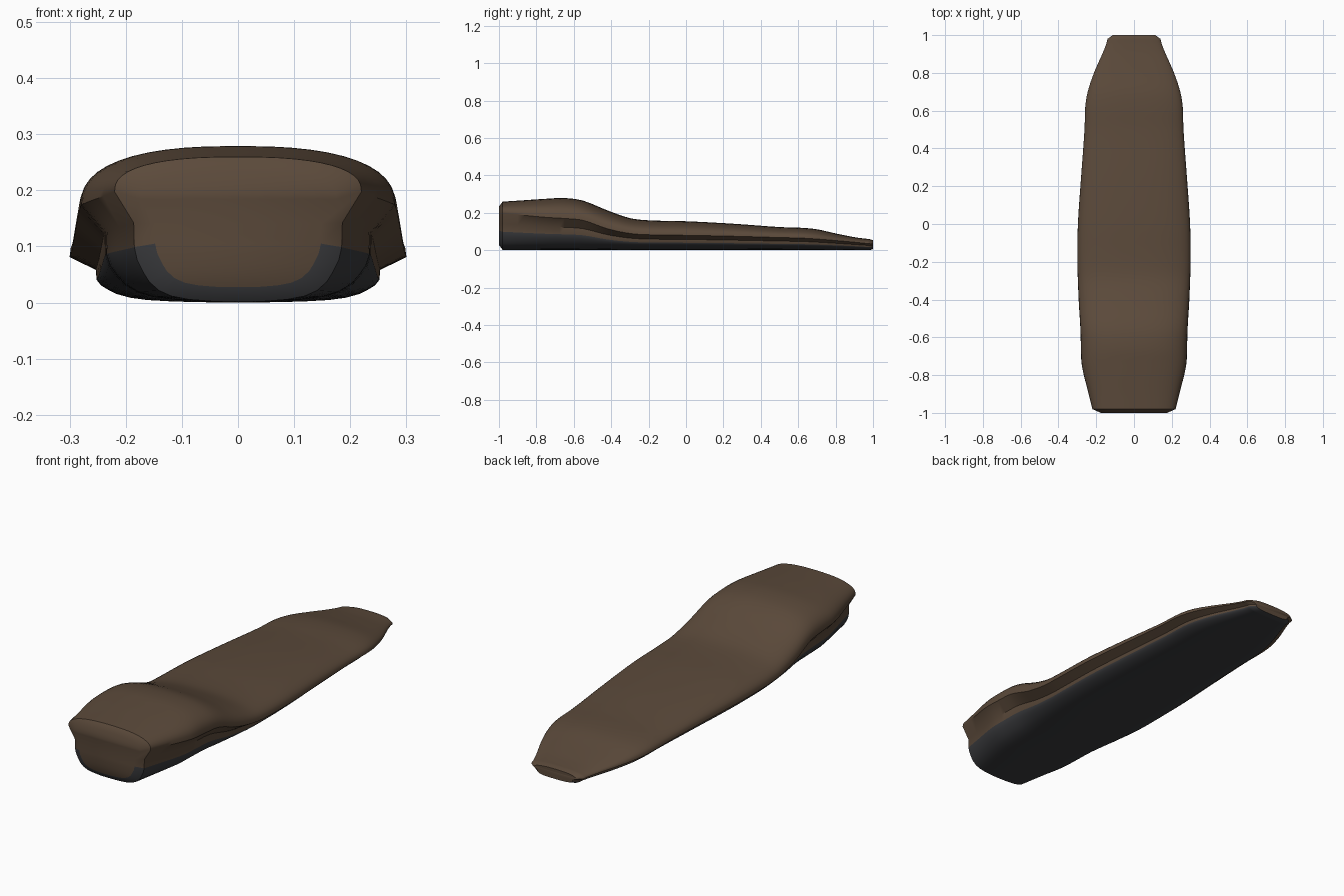
import bpy, bmesh, math

if "Cube" in bpy.data.objects:
    bpy.data.objects.remove(bpy.data.objects["Cube"])

# Stations along the body: y, half width, ridge height, top height
KEYS = [(-0.98, .22, .198, .26), (-0.9, .24, .19, .265), (-0.75, .276, .176, .275),
        (-0.65, .281, .17, .279), (-0.55, .284, .16, .265), (-0.42, .292, .115, .213),
        (-0.3, .297, .09, .172), (-0.2, .30, .083, .16), (0, .297, .08, .155),
        (0.25, .28, .075, .142), (0.5, .262, .068, .124), (0.62, .258, .065, .12),
        (0.7, .245, .06, .112), (0.8, .212, .052, .09), (0.9, .168, .043, .07),
        (0.95, .148, .038, .063), (0.98, .14, .035, .06)]
# Lower hull half section, as fractions of half width and ridge height
HULL = [(0, .01), (.2, .012), (.4, .03), (.54, .06), (.64, .11), (.72, .19), (.77, .28),
        (.815, .38), (.84, .5), (.845, .72), (1, 1)]
DARK = 8
DOME = 12


def slope(i, c):
    a, b = KEYS[max(i - 1, 0)], KEYS[min(i + 1, len(KEYS) - 1)]
    return (b[c] - a[c]) / (b[0] - a[0])


def sample(i, t):
    a, b = KEYS[i], KEYS[i + 1]
    h = b[0] - a[0]
    out = [a[0] + h * t]
    for c in (1, 2, 3):
        out.append((2*t**3 - 3*t*t + 1) * a[c] + (3*t*t - 2*t**3) * b[c]
                   + h * ((t**3 - 2*t*t + t) * slope(i, c) + (t**3 - t*t) * slope(i + 1, c)))
    return out


def section(y, w, zr, zt):
    half = [(fx * w, fz * zr) for fx, fz in HULL]
    for k in range(1, DOME + 1):
        a = math.pi / 2 * k / DOME
        half.append((w * max(math.cos(a), 0) ** .8, zr + (zt - zr) * math.sin(a) ** .8))
    half[-1] = (0, zt)
    full = half + [(-x, z) for x, z in half[-2:0:-1]]
    return [(x, y, z) for x, z in full]


def shrink(ring, y, s):
    zs = [p[2] for p in ring]
    mid = (min(zs) + max(zs)) / 2
    return [(x * s, y, mid + (z - mid) * s) for x, _, z in ring]


def material(name, col):
    m = bpy.data.materials.new(name)
    m.diffuse_color = (*col, 1)
    m.use_nodes = True
    m.node_tree.nodes["Principled BSDF"].inputs["Base Color"].default_value = m.diffuse_color
    return m


# Body rings, with a chamfer ring at each end
rings = [section(*sample(i, t / 4)) for i in range(len(KEYS) - 1) for t in range(4)]
rings.append(section(*KEYS[-1]))
rings.insert(0, shrink(rings[0], -1, .8))
rings.append(shrink(rings[-1], 1, .8))

bm = bmesh.new()
vr = [[bm.verts.new(p) for p in r] for r in rings]
n = len(vr[0])
for a, b in zip(vr, vr[1:]):
    for j in range(n):
        k = (j + 1) % n
        f = bm.faces.new((a[j], a[k], b[k], b[j]))
        # Dark underside below the fold
        f.material_index = 1 if j < DARK or j >= n - DARK else 0

# End caps bridged from left to right
for r in (vr[0], vr[-1]):
    for j in range(n // 2):
        vs = [r[j], r[j + 1], r[(n - j - 1) % n], r[(n - j) % n]]
        bm.faces.new(list(dict.fromkeys(vs)))
bmesh.ops.recalc_face_normals(bm, faces=bm.faces)
low = min(v.co.z for v in bm.verts)
bmesh.ops.translate(bm, verts=bm.verts, vec=(0, 0, -low))

me = bpy.data.meshes.new("body")
bm.to_mesh(me)
bm.free()
body = bpy.data.objects.new("body", me)
bpy.context.collection.objects.link(body)
me.materials.append(material("brown", (.105, .068, .043)))
me.materials.append(material("dark_underside", (.042, .043, .047)))

# Smooth surfaces with a crisp ridge
bpy.context.view_layer.objects.active = body
body.select_set(True)
bpy.ops.object.shade_smooth_by_angle(angle=math.radians(40))
